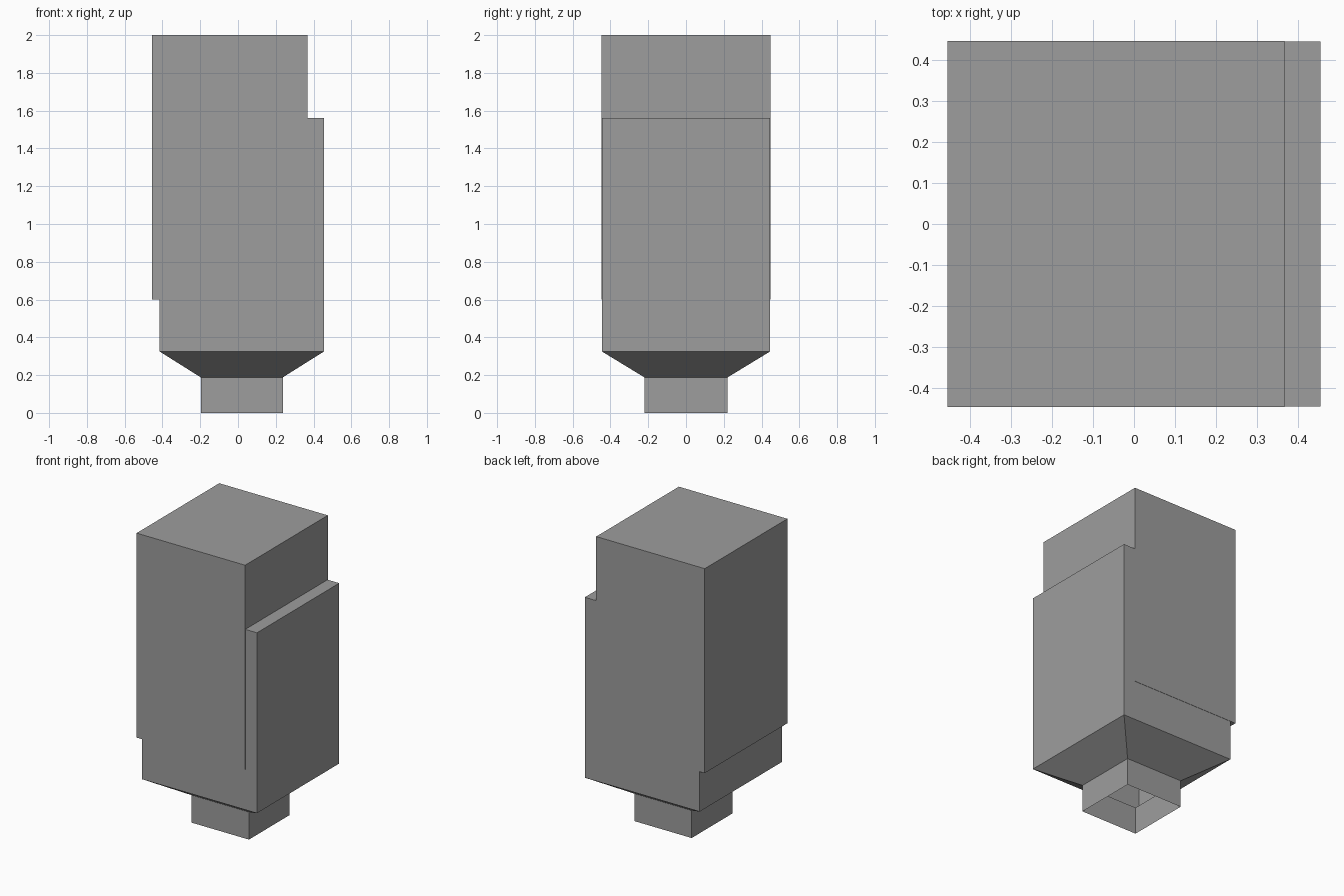
import bpy
import bmesh

cube = bpy.data.objects.get("Cube")
if cube:
    bpy.data.objects.remove(cube, do_unlink=True)

grey = bpy.data.materials.new("plain_grey")
grey.use_nodes = True
colour = (0.34, 0.34, 0.34, 1)
grey.diffuse_color = colour
grey.node_tree.nodes["Principled BSDF"].inputs["Base Color"].default_value = colour


def lofted_box(name, sections, open_bottom=False):
    """Join rectangles (x min, x max, half depth, z) from bottom to top."""
    bm = bmesh.new()
    rings = []
    for x0, x1, d, z in sections:
        corners = ((x0, -d), (x1, -d), (x1, d), (x0, d))
        rings.append([bm.verts.new((x, y, z)) for x, y in corners])
    for low, high in zip(rings, rings[1:]):
        for i in range(4):
            j = (i + 1) % 4
            bm.faces.new((low[i], low[j], high[j], high[i]))
    bm.faces.new(rings[-1])
    if not open_bottom:
        bm.faces.new(reversed(rings[0]))
    mesh = bpy.data.meshes.new(name)
    bm.to_mesh(mesh)
    bm.free()
    mesh.materials.append(grey)
    obj = bpy.data.objects.new(name, mesh)
    bpy.context.collection.objects.link(obj)
    return obj


# Lower body with tapered funnel and hollow neck, open underneath
lofted_box("lower_body", [
    (-0.197, 0.237, 0.22, 0),
    (-0.197, 0.237, 0.22, 0.188),
    (-0.415, 0.455, 0.445, 0.325),
    (-0.415, 0.455, 0.445, 1.56),
], open_bottom=True)

# Upper block, shifted sideways over the lower body
lofted_box("upper_block", [
    (-0.455, 0.367, 0.447, 0.6),
    (-0.455, 0.367, 0.447, 2),
])
